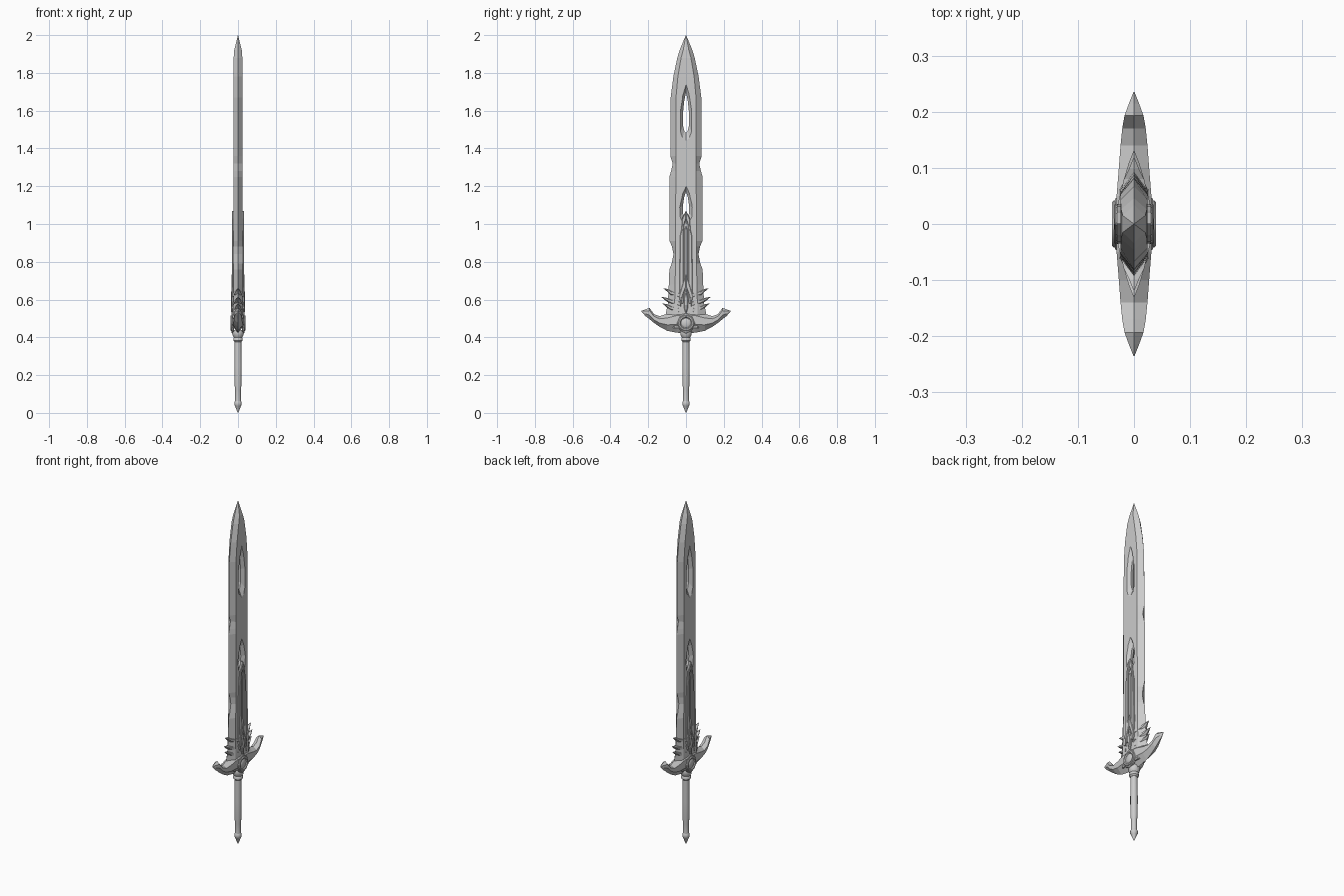
import bpy, bmesh, math


def finish(name, bm, smooth=None):
    bmesh.ops.remove_doubles(bm, verts=bm.verts, dist=1e-5)
    bmesh.ops.recalc_face_normals(bm, faces=bm.faces)
    me = bpy.data.meshes.new(name)
    bm.to_mesh(me)
    bm.free()
    ob = bpy.data.objects.new(name, me)
    bpy.context.collection.objects.link(ob)
    bpy.context.view_layer.objects.active = ob
    ob.select_set(True)
    if smooth:
        bpy.ops.object.shade_smooth_by_angle(angle=math.radians(smooth))
    ob.select_set(False)
    return ob


def loft(name, sections, smooth=None):
    """Skin a list of equal-length point rings and cap both ends."""
    bm = bmesh.new()
    rings = [[bm.verts.new(p) for p in s] for s in sections]
    n = len(rings[0])
    for a, b in zip(rings, rings[1:]):
        for i in range(n):
            bm.faces.new((a[i], a[(i + 1) % n], b[(i + 1) % n], b[i]))
    bm.faces.new(rings[0])
    bm.faces.new(rings[-1])
    return finish(name, bm, smooth)


def plate(name, outline, x0, x1, side, bevel=0.003):
    """Extrude a (y, z) outline along x on one face of the sword."""
    ob = loft(name, [[(side * x, y, z) for y, z in outline] for x in (x0, x1)])
    if bevel:
        m = ob.modifiers.new("Bevel", 'BEVEL')
        m.width = bevel
        m.segments = 1
    return ob


def lathe(name, profile, sides, axis='Z', centre=0.0, side=1, smooth=35):
    rings = []
    for r, h in profile:
        ring = []
        for i in range(sides):
            a = 2 * math.pi * (i + 0.5) / sides
            c, s = r * math.cos(a), r * math.sin(a)
            ring.append((c, s, h) if axis == 'Z' else (side * h, c, centre + s))
        rings.append(ring)
    return loft(name, rings, smooth)


def mirrored(half):
    return half + [(-y, z) for y, z in reversed(half) if y > 0]


# Blade: z, edge half-width, flat half-width, half-thickness
blade_rows = [
    (0.45, 0.085, 0.060, 0.026), (0.52, 0.108, 0.060, 0.026), (0.58, 0.096, 0.060, 0.025),
    (0.68, 0.091, 0.058, 0.024), (0.76, 0.088, 0.056, 0.024), (0.79, 0.076, 0.055, 0.024),
    (0.84, 0.066, 0.055, 0.024), (0.88, 0.074, 0.055, 0.024), (0.91, 0.087, 0.055, 0.024),
    (1.25, 0.088, 0.054, 0.024), (1.28, 0.079, 0.054, 0.024), (1.32, 0.070, 0.054, 0.024),
    (1.36, 0.083, 0.054, 0.024), (1.67, 0.081, 0.053, 0.024), (1.78, 0.067, 0.043, 0.024),
    (1.88, 0.046, 0.026, 0.023), (1.92, 0.034, 0.015, 0.020), (2.00, 0.0008, 0.0004, 0.0005)]
blade = loft("blade", [[(0, e, z), (t, i, z), (t, -i, z), (0, -e, z), (-t, -i, z), (-t, i, z)]
                       for z, e, i, t in blade_rows])

# Two bevelled pointed openings through the blade
for holes in (
        [(0, 1.74), (0.017, 1.68), (0.029, 1.60), (0.029, 1.49), (0.018, 1.455), (0, 1.44)],
        [(0, 1.20), (0.018, 1.16), (0.033, 1.09), (0.031, 1.04), (0.018, 1.01), (0, 1.0)]):
    outline = mirrored(holes)
    mid = (holes[0][1] + holes[-1][1]) / 2
    cutter = loft("opening_cutter", [
        [(x, y * k, mid + (z - mid) * (0.4 + 0.6 * k)) for y, z in outline]
        for x, k in ((-0.033, 1.25), (-0.006, 0.52), (0.006, 0.52), (0.033, 1.25))])
    cutter.hide_render = True
    m = blade.modifiers.new("Opening", 'BOOLEAN')
    m.operation = 'DIFFERENCE'
    m.solver = 'EXACT'
    m.object = cutter
    bpy.context.view_layer.objects.active = blade
    bpy.ops.object.modifier_apply(modifier=m.name)
    bpy.data.objects.remove(cutter)


# Guard wings and feather barbs share a six-sided section along y
def wing(name, rows, s):
    sections = []
    for y, lo, hi, x in rows:
        h = hi - lo
        sections.append([(0, s * y, hi), (x, s * y, hi - 0.25 * h), (x, s * y, lo + 0.35 * h),
                         (0, s * y, lo), (-x, s * y, lo + 0.35 * h), (-x, s * y, hi - 0.25 * h)])
    return loft(name, sections)


for s in (1, -1):
    wing("guard_wing", [
        (0.0, 0.420, 0.55, 0.032), (0.05, 0.425, 0.545, 0.031), (0.10, 0.435, 0.525, 0.027),
        (0.14, 0.456, 0.512, 0.024), (0.170, 0.477, 0.523, 0.021), (0.193, 0.496, 0.556, 0.017),
        (0.215, 0.513, 0.548, 0.009), (0.235, 0.535, 0.541, 0.001)], s)
    for z, tip in ((0.575, 0.124), (0.610, 0.130), (0.655, 0.118)):
        wing("guard_barb", [
            (0.035, z - 0.055, z - 0.012, 0.029), (0.08, z - 0.036, z - 0.006, 0.018),
            (tip - 0.02, z - 0.014, z + 0.001, 0.009), (tip, z + 0.003, z + 0.005, 0.001)], s)

# Raised ornament on both faces of the blade
for side in (1, -1):
    for s in (1, -1):
        plate("spear_rail", [(s * y, z) for y, z in (
            (0.013, 0.58), (0.032, 0.58), (0.035, 0.70), (0.031, 0.94), (0.024, 0.97),
            (0.020, 1.03), (0.0, 1.072), (0.0, 1.025), (0.009, 1.0), (0.013, 0.96))],
            0.018, 0.033, side)
        # Crossing leaf strips
        plate("leaf_strip", [(s * y, z) for y, z in (
            (0.0, 0.735), (0.012, 0.70), (0.036, 0.62), (0.028, 0.56), (0.022, 0.61), (0.0, 0.67))],
            0.02, 0.035, side, 0.002)
    plate("spear_core", mirrored([(0.0, 0.99), (0.007, 0.97), (0.007, 0.56)]), 0.018, 0.028, side)
    plate("centre_leaf", mirrored([(0, 0.66), (0.013, 0.60), (0.009, 0.55), (0, 0.52)]),
          0.02, 0.036, side, 0.004)
    # Shield under the round setting
    plate("setting_shield", mirrored([(0, 0.53), (0.03, 0.515), (0.048, 0.475), (0.03, 0.435),
                                      (0, 0.42)]), 0.02, 0.034, side)
    # Round setting with a domed stone
    lathe("stone_ring", [(0.042, 0.025), (0.042, 0.036), (0.039, 0.039), (0.032, 0.039),
                         (0.028, 0.034), (0.028, 0.025)], 24, 'X', 0.475, side)
    lathe("stone", [(0.028, 0.030), (0.025, 0.034), (0.017, 0.037), (0.008, 0.0388),
                    (0.0005, 0.039)], 24, 'X', 0.475, side)

# Grip, collar and pommel
lathe("grip", [(0.017, 0.05), (0.0155, 0.075), (0.0155, 0.12), (0.019, 0.15), (0.0195, 0.25),
               (0.018, 0.385)], 12)
lathe("grip_collar", [(0.019, 0.375), (0.026, 0.383), (0.026, 0.395), (0.023, 0.40),
                      (0.030, 0.412), (0.032, 0.43), (0.028, 0.44)], 12)
lathe("pommel", [(0.001, 0.0), (0.009, 0.018), (0.016, 0.036), (0.020, 0.042), (0.020, 0.055),
                 (0.016, 0.064)], 12)
